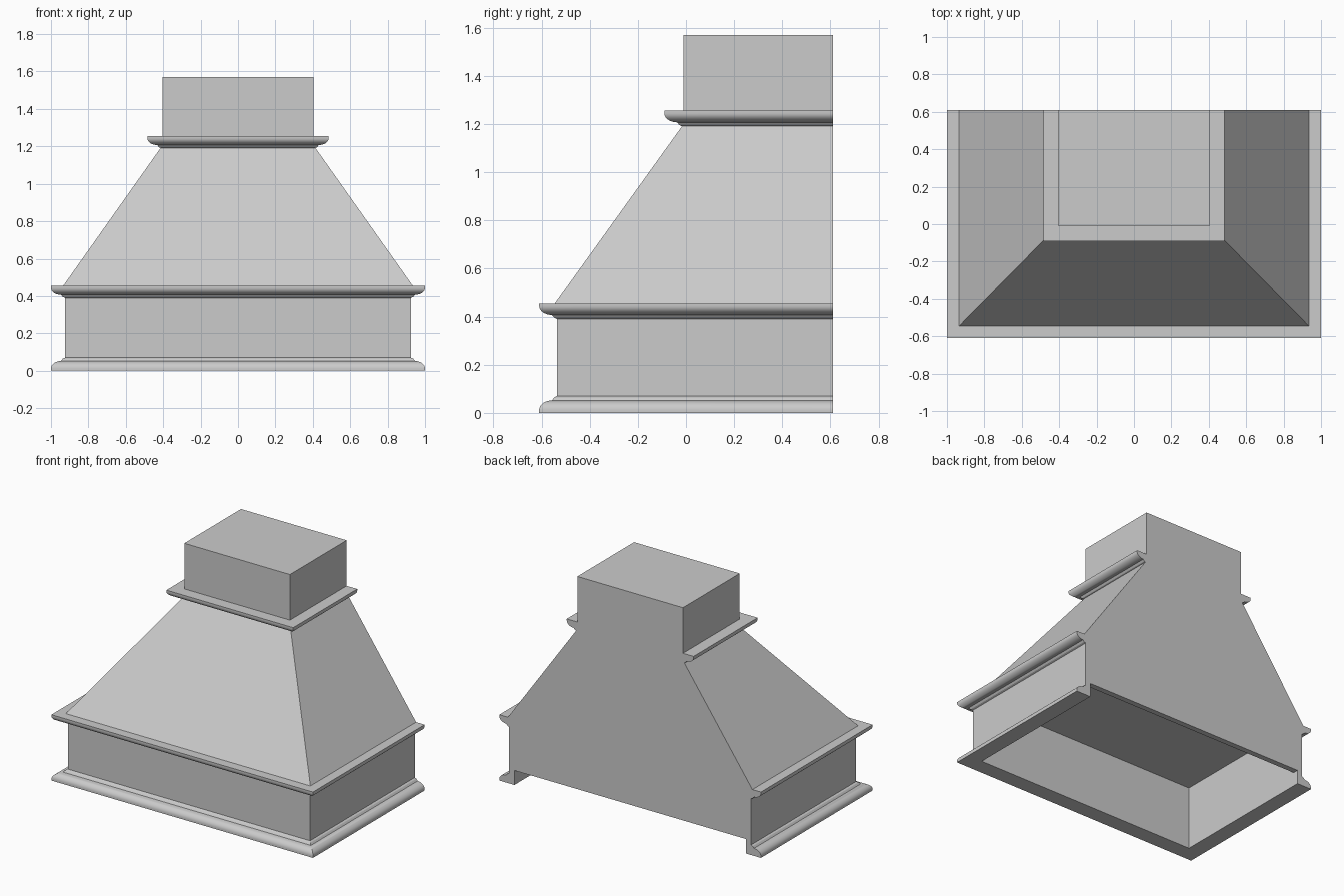
import bpy, bmesh, math

if "Cube" in bpy.data.objects:
    bpy.data.objects.remove(bpy.data.objects["Cube"])

BACK = 0.61          # the flat wall side
mat = bpy.data.materials.new("plain grey")
mat.diffuse_color = (0.6, 0.6, 0.6, 1)
mat.use_nodes = True
mat.node_tree.nodes["Principled BSDF"].inputs["Base Color"].default_value = mat.diffuse_color


def finish(name, bm, smooth=False):
    bmesh.ops.recalc_face_normals(bm, faces=bm.faces)
    me = bpy.data.meshes.new(name)
    bm.to_mesh(me)
    bm.free()
    me.materials.append(mat)
    ob = bpy.data.objects.new(name, me)
    bpy.context.collection.objects.link(ob)
    if smooth:
        bpy.ops.object.select_all(action='DESELECT')
        ob.select_set(True)
        bpy.context.view_layer.objects.active = ob
        bpy.ops.object.shade_smooth_by_angle(angle=math.radians(25))
    return ob


def taper(name, lower, upper):
    """Closed block; each end is (half width, front y, z), back stays flush."""
    bm = bmesh.new()
    rings = [[bm.verts.new(p) for p in ((-w, f, z), (w, f, z), (w, BACK, z), (-w, BACK, z))]
             for w, f, z in (lower, upper)]
    for r in rings:
        bm.faces.new(r)
    for i in range(4):
        j = (i + 1) % 4
        bm.faces.new((rings[0][i], rings[0][j], rings[1][j], rings[1][i]))
    return finish(name, bm)


def sweep(name, w, f, profile):
    """Run a closed (outward offset, z) profile round right, front and left with mitres."""
    bm = bmesh.new()
    cols = []
    for sx, corner in ((1, 0), (1, 1), (-1, 1), (-1, 0)):
        cols.append([bm.verts.new((sx * (w + d), f - d if corner else BACK, z)) for d, z in profile])
    n = len(profile)
    for a, b in zip(cols, cols[1:]):
        for i in range(n):
            j = (i + 1) % n
            bm.faces.new((a[i], a[j], b[j], b[i]))
    bm.faces.new(cols[0])
    bm.faces.new(cols[-1])
    return finish(name, bm, True)


def crown(z0, z1):
    """Moulding outline from the wall at z0 out to the lip at z1 (z1 < z0 flips it)."""
    h = z1 - z0
    pts = [(0.0, z0), (0.012, z0 + 0.08 * h), (0.02, z0 + 0.22 * h)]
    for k in range(9):
        a = math.radians(90 * k / 8)
        pts.append((0.022 + 0.053 * math.sin(a), z0 + h * (0.84 - 0.58 * math.cos(a))))
    pts.append((0.075, z1))
    return pts


# lower skirt: wall with base moulding and upper moulding in one section
skirt = ([(-0.04, 0.10), (-0.04, 0.0)] + crown(0.07, 0.0)[::-1]
         + crown(0.39, 0.455) + [(-0.04, 0.455)])
sweep("skirt", 0.925, -0.535, skirt)

# back panel closing the skirt, raised above the floor
bm = bmesh.new()
bmesh.ops.create_cube(bm, size=1)
for v in bm.verts:
    v.co = (v.co.x * 1.77, BACK - 0.02 + v.co.y * 0.04, 0.2775 + v.co.z * 0.355)
finish("back_panel", bm)

# sloping canopy, chimney and its collar
taper("canopy", (0.935, -0.545, 0.455), (0.41, -0.012, 1.197))
taper("chimney", (0.404, -0.01, 1.197), (0.404, -0.01, 1.57))
sweep("chimney_collar", 0.41, -0.015, [(-0.008, 1.19)] + crown(1.19, 1.255) + [(-0.008, 1.255)])
